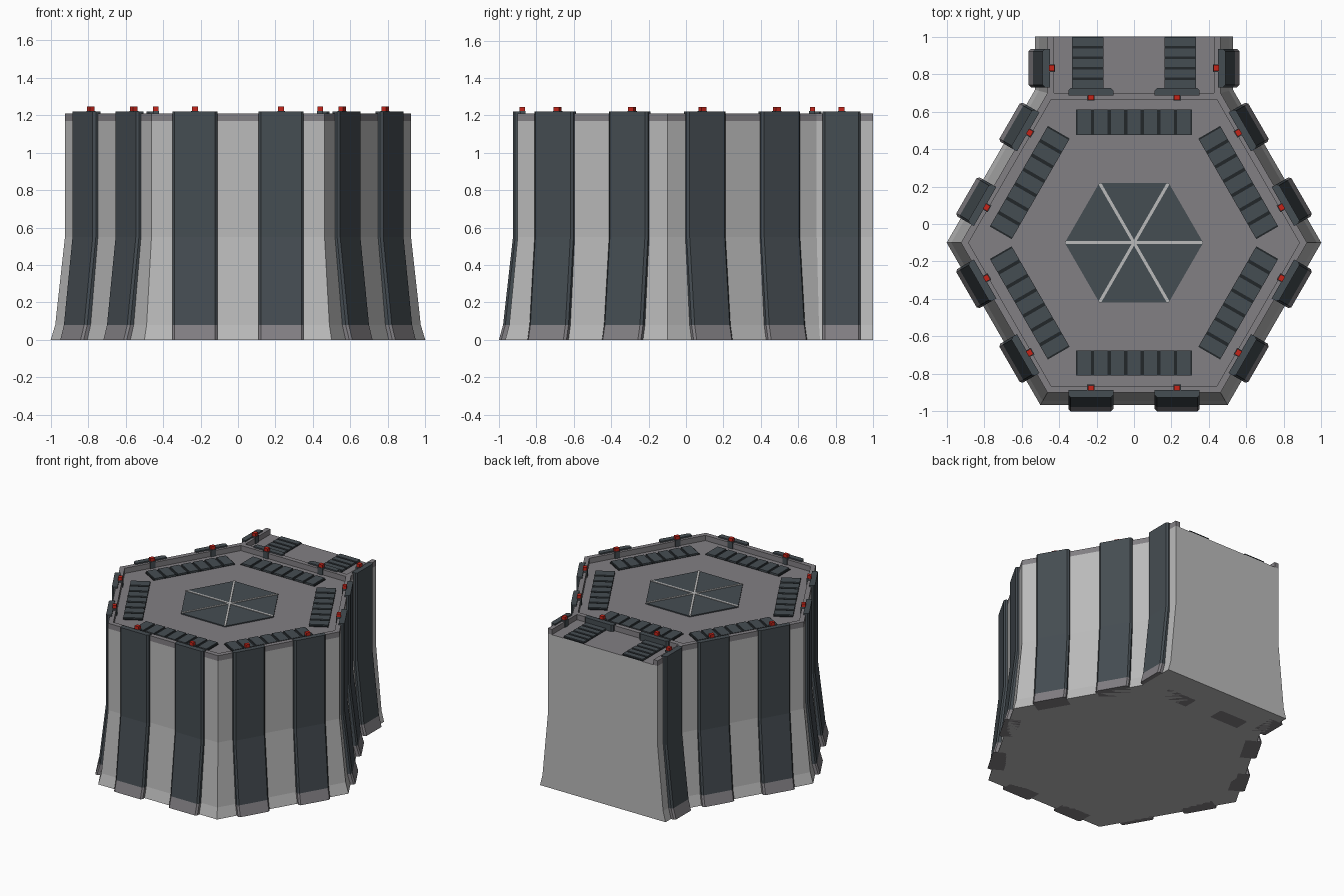
import bpy, bmesh, math
from mathutils import Matrix, Vector

if "Cube" in bpy.data.objects:
    bpy.data.objects.remove(bpy.data.objects["Cube"])


def material(name, rgb):
    m = bpy.data.materials.new(name)
    m.diffuse_color = (*rgb, 1)
    m.use_nodes = True
    m.node_tree.nodes["Principled BSDF"].inputs["Base Color"].default_value = m.diffuse_color
    return m


WALL = material("light grey wall", (0.50, 0.50, 0.50))
TRIM = material("mid grey trim", (0.225, 0.215, 0.230))
PANEL = material("dark slate panel", (0.060, 0.074, 0.085))
DARK = material("vent shadow", (0.016, 0.020, 0.023))
RED = material("red lamp", (0.55, 0.018, 0.010))

CENTRE = Vector((0, -0.1, 0))
COS30 = math.cos(math.pi / 6)
ROOF, RIM = 1.17, 1.21
EXT = 0.3375          # apothem minus half-width of the rear block
# (height, apothem) of the flared wall and of the buttress face
WALL_PROFILE = [(0, 0.866), (0.08, 0.845), (0.55, 0.80), (ROOF, 0.80)]
RIB_PROFILE = [(0, 0.90), (0.08, 0.878), (0.55, 0.825), (1.22, 0.825)]


def frame(degrees, origin):
    return Matrix.Translation(origin) @ Matrix.Rotation(math.radians(degrees), 4, 'Z')


def loft(name, rings, mats, frm=Matrix(), closed=False, rule=None):
    """Skin a stack of rings; caps both ends unless the stack is closed."""
    bm = bmesh.new()
    vs = [[bm.verts.new(p) for p in ring] for ring in rings]
    n = len(rings[0])
    pairs = list(zip(vs, vs[1:])) + ([(vs[-1], vs[0])] if closed else [])
    for a, b in pairs:
        for i in range(n):
            j = (i + 1) % n
            bm.faces.new((a[i], a[j], b[j], b[i]))
    if not closed:
        bm.faces.new(vs[0][::-1])
        bm.faces.new(vs[-1])
    bmesh.ops.recalc_face_normals(bm, faces=bm.faces)
    if rule:
        for f in bm.faces:
            f.material_index = rule(f)
    bm.transform(frm)
    me = bpy.data.meshes.new(name)
    bm.to_mesh(me)
    bm.free()
    for m in mats:
        me.materials.append(m)
    ob = bpy.data.objects.new(name, me)
    bpy.context.collection.objects.link(ob)
    return ob


def box(name, x, y, z, mat, frm=Matrix()):
    rings = [[(x[0], y[0], h), (x[1], y[0], h), (x[1], y[1], h), (x[0], y[1], h)] for h in z]
    return loft(name, rings, [mat], frm)


def hexagon(apothem, z):
    r = apothem / COS30
    return [CENTRE + Vector((r * math.cos(k * math.pi / 3), r * math.sin(k * math.pi / 3), z))
            for k in range(6)]


def roof_rule(f):
    return 1 if f.normal.z > 0.9 else 0


def buttress(frm, half):
    """Chamfered flared pier with a trim foot, bracket and lamp."""
    rings = []
    for z, a in RIB_PROFILE:
        c = 0.012
        rings.append([(-half, -0.785, z), (-half, -a + c, z), (-half + c, -a, z),
                      (half - c, -a, z), (half, -a + c, z), (half, -0.785, z)])
    loft("buttress", rings, [PANEL, TRIM], frm,
         rule=lambda f: 1 if f.calc_center_median().z < 0.08 else 0)
    box("lamp_bracket", (-0.02, 0.02), (-0.79, -0.758), (ROOF, 1.222), PANEL, frm)
    box("lamp", (-0.016, 0.016), (-0.79, -0.762), (1.222, 1.245), RED, frm)


def vent(frm, length, depth, slats, gap):
    """Dark tray topped with evenly spaced slats running across its length."""
    box("vent_tray", (-length / 2, length / 2), (-depth / 2, depth / 2),
        (ROOF, ROOF + 0.006), DARK, frm)
    pitch = length / slats
    for i in range(slats):
        x = -length / 2 + i * pitch
        box("vent_slat", (x + gap / 2, x + pitch - gap / 2), (-depth / 2, depth / 2),
            (ROOF + 0.002, ROOF + 0.014), PANEL, frm)


# Hexagonal body with roof and rim
loft("main_body", [hexagon(a, z) for z, a in WALL_PROFILE], [WALL, TRIM], rule=roof_rule)
loft("roof_rim", [hexagon(0.80, ROOF), hexagon(0.80, RIM),
                  hexagon(0.765, RIM), hexagon(0.765, ROOF)], [TRIM], closed=True)

# Rear block with side rims
rear = []
for z, a in WALL_PROFILE:
    w = a - EXT
    rear.append([(-w, 0.68, z), (w, 0.68, z), (w, 1.0, z), (-w, 1.0, z)])
loft("rear_block", rear, [WALL, TRIM], rule=roof_rule)
for s in (-1, 1):
    box("rear_rim", sorted((s * 0.4275, s * 0.4625)), (0.69, 1.0), (ROOF, RIM), TRIM)
    buttress(frame(s * 90, (-s * EXT, 0.832, 0)), 0.102)
    vent(frame(90, (s * 0.2475, 0.86, 0)), 0.28, 0.168, 5, 0.014)

# Buttress pairs and vents on every side
for k in range(6):
    turn = frame(60 * k, CENTRE)
    for s in (-1, 1):
        buttress(turn @ Matrix.Translation((s * 0.23, 0, 0)), 0.12)
    vent(turn @ Matrix.Translation((0, -0.6425, 0)), 0.62, 0.135, 7, 0.018)

# Flat skylight with three crossing bars
loft("skylight_glass", [hexagon(0.32, ROOF), hexagon(0.32, ROOF + 0.008)], [PANEL])
for k in range(3):
    box("skylight_bar", (-0.365, 0.365), (-0.008, 0.008), (ROOF, ROOF + 0.012 + 0.0005 * k),
        WALL, frame(60 * k, CENTRE))
